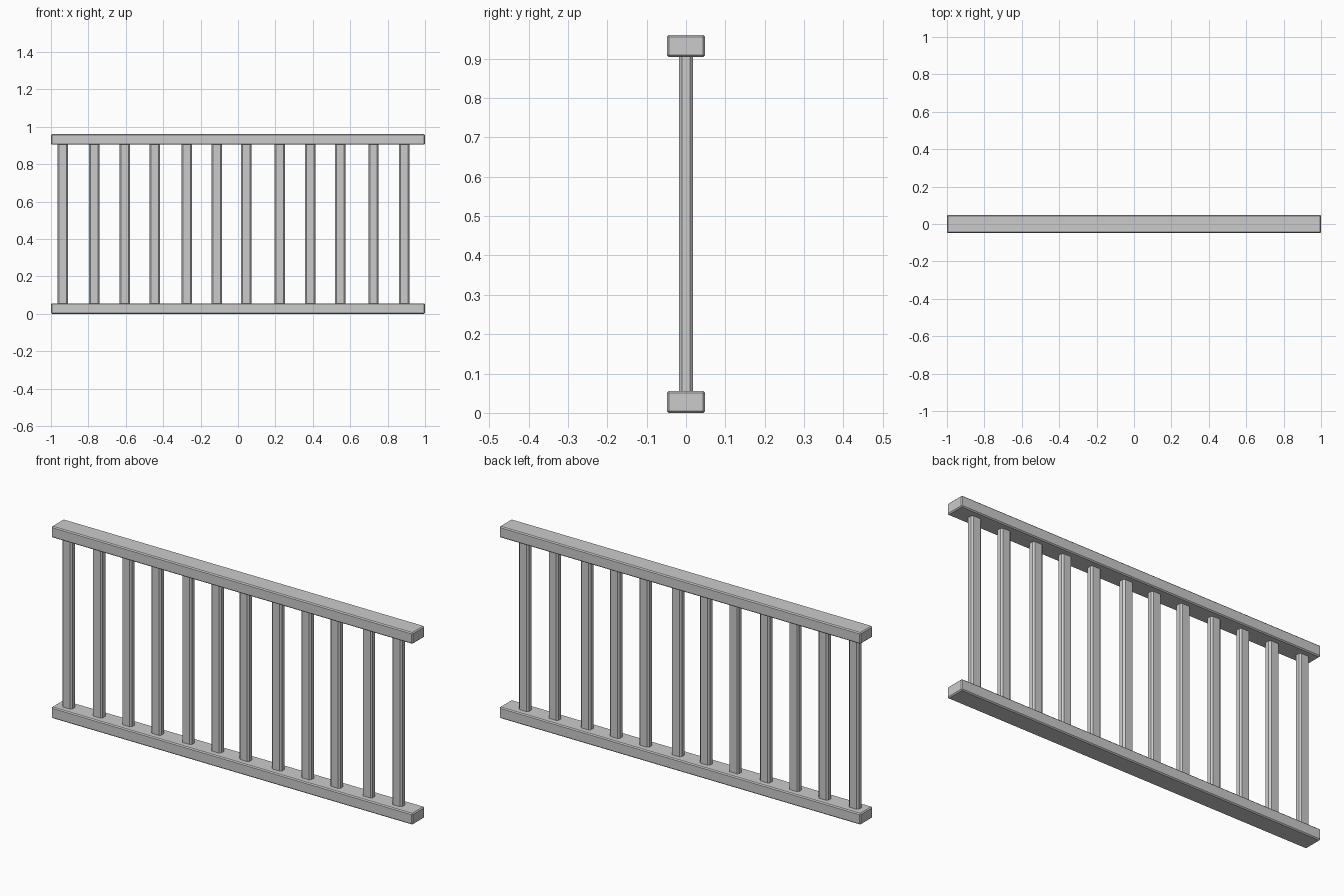
import bpy, bmesh
from mathutils import Vector

if "Cube" in bpy.data.objects:
    bpy.data.objects.remove(bpy.data.objects["Cube"])


def box(name, center, size, bevel, vertical_only=False):
    """Box with chamfered edges (all edges, or only the upright ones)."""
    bm = bmesh.new()
    bmesh.ops.create_cube(bm, size=1)
    bmesh.ops.scale(bm, vec=Vector(size), verts=bm.verts)
    edges = [e for e in bm.edges if not vertical_only
             or abs(e.verts[0].co.z - e.verts[1].co.z) > 1e-4]
    bmesh.ops.bevel(bm, geom=edges, offset=bevel, segments=1,
                    profile=0.5, affect='EDGES')
    mesh = bpy.data.meshes.new(name)
    bm.to_mesh(mesh)
    bm.free()
    obj = bpy.data.objects.new(name, mesh)
    obj.location = center
    bpy.context.collection.objects.link(obj)
    return obj


RAIL_H = 0.056
HEIGHT = 0.96

# Horizontal rails
rail_size = (2.0, 0.097, RAIL_H)
box("bottom_rail", (0, 0, RAIL_H / 2), rail_size, 0.005)
box("top_rail", (0, 0, HEIGHT - RAIL_H / 2), rail_size, 0.005)

# Slightly unevenly spaced balusters
xs = [-0.937, -0.769, -0.606, -0.445, -0.274, -0.113,
      0.044, 0.223, 0.386, 0.547, 0.725, 0.889]
for i, x in enumerate(xs):
    box(f"baluster_{i + 1}", (x, 0, HEIGHT / 2),
        (0.055, 0.036, HEIGHT - 2 * RAIL_H + 0.004), 0.008, True)
